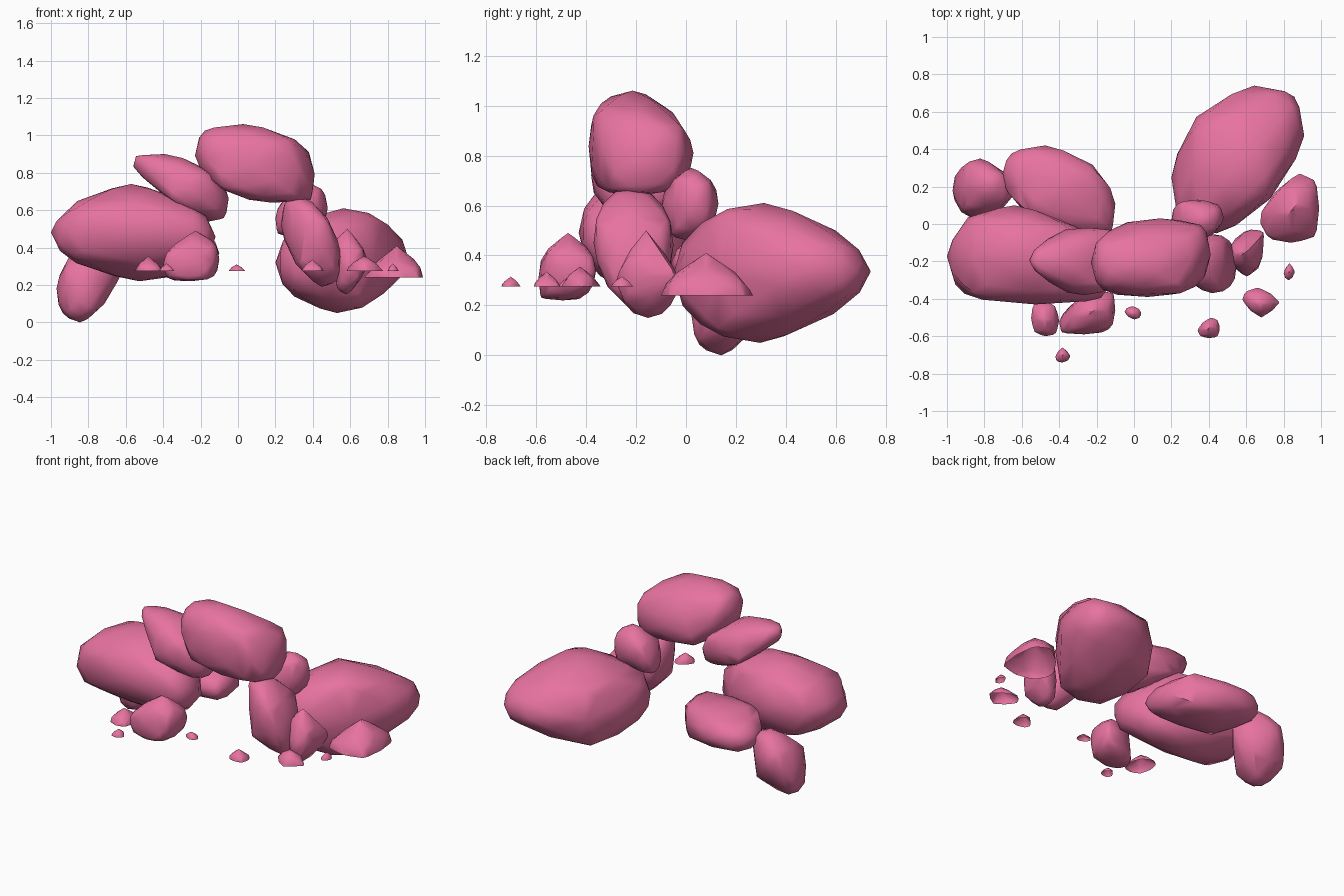
import bpy
import bmesh
import random
from itertools import product
from mathutils import Vector

random.seed(4)

default_cube = bpy.data.objects.get("Cube")
if default_cube:
    bpy.data.objects.remove(default_cube, do_unlink=True)

pink = bpy.data.materials.new("rose_pink")
pink.use_nodes = True
colour = (0.8, 0.17, 0.35, 1)
pink.diffuse_color = colour
pink.node_tree.nodes["Principled BSDF"].inputs["Base Color"].default_value = colour

SOFT = (.6, .6, .6, .6)
CORNERS = ((-1, -1), (1, -1), (1, 1), (-1, 1))


def chop(bm, normal, limit, cap=True):
    """Slice away everything beyond normal . p = limit, capping the cut."""
    n = Vector(normal)
    bmesh.ops.bisect_plane(
        bm, geom=bm.verts[:] + bm.edges[:] + bm.faces[:], dist=1e-5,
        plane_co=n * (limit / n.length_squared), plane_no=n, clear_outer=True)
    if cap:
        bmesh.ops.holes_fill(bm, edges=bm.edges[:], sides=0)
    bmesh.ops.remove_doubles(bm, verts=bm.verts[:], dist=1e-4)


def average(vectors):
    return sum(vectors, Vector()) / len(vectors)


def worn_points(front, side, top):
    """Chip the edges and corners of a unit block, then wear it round."""
    bm = bmesh.new()
    bmesh.ops.create_cube(bm, size=2)
    cuts = {}
    for (a, b), amounts in (((0, 2), front), ((1, 2), side), ((0, 1), top)):
        for (sa, sb), amount in zip(CORNERS, amounts):
            n = [0, 0, 0]
            n[a], n[b] = sa, sb
            cuts[a, b, sa, sb] = amount
            chop(bm, n, 2 - amount)
    for s in product((-1, 1), repeat=3):
        total = sum(cuts[a, b, s[a], s[b]] for a, b in ((0, 2), (1, 2), (0, 1)))
        chop(bm, s, .9 * (3 - total / 2))
    points = [f.calc_center_median_weighted() for f in bm.faces]
    for v in bm.verts:
        if v.link_faces:
            faces = average([f.calc_center_median_weighted() for f in v.link_faces])
            edges = average([(e.verts[0].co + e.verts[1].co) / 2 for e in v.link_edges])
            points.append((faces + edges * 2) / 3)
    bm.free()
    return points


def rock(name, x, y, z, front=SOFT, side=SOFT, top=SOFT, half_buried=False):
    """Boulder filling the given ranges; cuts run bl, br, tr, tl per plane."""
    ranges = (x, y, z)
    centre = Vector([(lo + hi) / 2 for lo, hi in ranges])
    half = Vector([(hi - lo) / 2 for lo, hi in ranges])
    bm = bmesh.new()
    for p in worn_points(front, side, top):
        bm.verts.new(p)
    bmesh.ops.remove_doubles(bm, verts=bm.verts[:], dist=.03)
    bmesh.ops.convex_hull(bm, input=bm.verts[:])
    bmesh.ops.delete(bm, geom=[v for v in bm.verts if not v.link_faces], context='VERTS')
    bmesh.ops.recalc_face_normals(bm, faces=bm.faces[:])
    if half_buried:
        chop(bm, (0, 0, -1), 0, cap=False)
    for v in bm.verts:
        v.co = centre + v.co * half
    bmesh.ops.dissolve_limit(bm, angle_limit=.03, verts=bm.verts[:], edges=bm.edges[:])
    mesh = bpy.data.meshes.new(name)
    bm.to_mesh(mesh)
    bm.free()
    mesh.materials.append(pink)
    obj = bpy.data.objects.new(name, mesh)
    bpy.context.collection.objects.link(obj)
    bpy.ops.object.select_all(action='DESELECT')
    obj.select_set(True)
    bpy.context.view_layer.objects.active = obj
    bpy.ops.object.shade_smooth_by_angle(angle=.8)


# Large boulders at the two feet of the arch
rock("left_boulder", (.2, .91), (-.05, .74), (.05, .61),
     (.6, .74, .62, .68), (.54, .79, .75, .57), (.3, .98, .3, .8))
rock("right_boulder", (-1, -.12), (-.43, .1), (.22, .74),
     (.68, .53, .72, .67), (.7, .7, .6, .6), (.43, .26, .86, .5))

# Arch stones
rock("keystone", (-.23, .41), (-.39, .03), (.64, 1.06),
     (.77, .14, .72, .33), (.34, .43, .81, .48), (.38, .52, .33, .62))
rock("right_shoulder", (-.56, -.05), (-.38, -.02), (.54, .9),
     (1.4, .2, .9, .12), SOFT, (.8, .5, .3, .72))
rock("left_shoulder", (.2, .48), (-.1, .13), (.46, .75),
     (.2, .6, .5, .9), (.5, .65, .6, .73), (.5, .8, .46, .43))
rock("left_pillar", (.23, .55), (-.37, -.05), (.19, .67),
     (1, .28, .92, .26), (.7, .67, .57, .5), (.8, .45, .5, .5))
rock("left_prop", (.51, .71), (-.28, -.03), (.15, .5),
     (.4, 1, 1, .5), (.6, .54, .97, .9), (.64, .8, .3, .7))

# Stones behind and in front of the right foot
rock("rear_slab", (-.71, -.1), (-.06, .42), (.24, .5),
     (.6, .5, .5, .6), SOFT, (.9, .15, .83, .36))
rock("rear_foot", (-.97, -.62), (.02, .35), (0, .43),
     (.42, 1, .5, .76), (.4, .95, .5, .8), (.53, .86, .87, .56))
rock("front_stone", (-.4, -.1), (-.59, -.36), (.22, .49),
     (.3, .4, .65, .95), (.17, .5, .75, .8), (.2, .47, .17, 1.05))

# Half-buried stone, open where it meets the ground
rock("left_half_stone", (.66, .99), (-.1, .27), (.07, .41),
     (.7, .7, .72, 1), (.8, .8, .85, .8), (.5, .34, .36, 1.1), True)

# Scattered half-buried pebbles
GROUND = .275
for i, (px, py, width, depth, height) in enumerate((
        (-.475, -.505, .15, .19, .08), (-.38, -.7, .08, .08, .04),
        (-.005, -.475, .09, .07, .035), (.4, -.555, .12, .11, .06),
        (.68, -.42, .2, .16, .08), (.83, -.255, .06, .09, .04))):
    slope = [.8, .8, .9, .8]
    outline = [random.uniform(.35, 1) for _ in CORNERS]
    rock(f"pebble_{i + 1}", (px - width / 2, px + width / 2),
         (py - depth / 2, py + depth / 2), (GROUND - height, GROUND + height),
         slope, slope, outline, True)
